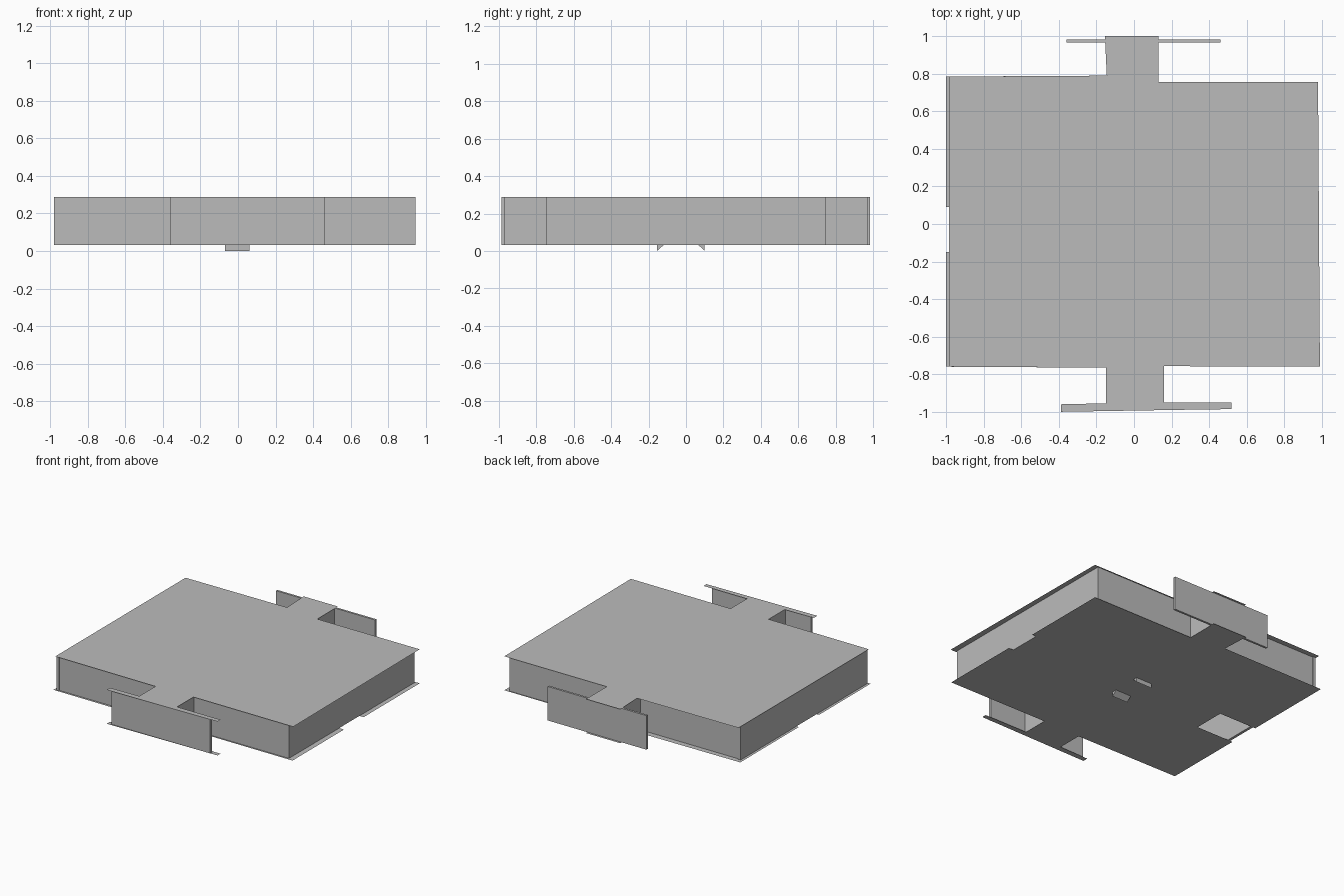
import bpy
import bmesh

cube = bpy.data.objects.get("Cube")
if cube:
    bpy.data.objects.remove(cube, do_unlink=True)

FLOOR, CEIL = 0.033, 0.288

grey = bpy.data.materials.new("plain_grey")
grey.use_nodes = True
colour = (0.5, 0.5, 0.5, 1)
grey.diffuse_color = colour
grey.node_tree.nodes["Principled BSDF"].inputs["Base Color"].default_value = colour


def finish(name, bm):
    mesh = bpy.data.meshes.new(name)
    bm.to_mesh(mesh)
    bm.free()
    mesh.materials.append(grey)
    obj = bpy.data.objects.new(name, mesh)
    bpy.context.collection.objects.link(obj)
    return obj


def sheet(name, outline, z, up=True):
    """Flat sheet from a counter-clockwise outline."""
    bm = bmesh.new()
    verts = [bm.verts.new((x, y, z)) for x, y in outline]
    bm.faces.new(verts if up else verts[::-1])
    return finish(name, bm)


def wall(name, path):
    """Thin upright wall along a counter-clockwise path, facing outward."""
    bm = bmesh.new()
    low = [bm.verts.new((x, y, FLOOR)) for x, y in path]
    top = [bm.verts.new((x, y, CEIL)) for x, y in path]
    for i in range(len(path) - 1):
        bm.faces.new((low[i], low[i + 1], top[i + 1], top[i]))
    return finish(name, bm)


def slab(name, x0, x1, y0, y1):
    """Upright wall with thickness."""
    bm = bmesh.new()
    bmesh.ops.create_cube(bm, size=1)
    for v in bm.verts:
        v.co.x = x1 if v.co.x > 0 else x0
        v.co.y = y1 if v.co.y > 0 else y0
        v.co.z = CEIL if v.co.z > 0 else FLOOR
    return finish(name, bm)


# Shared front and back edges of the ceiling and floor, with entrance tabs
front_edge = [(-0.15, -0.765), (-0.15, -0.955), (-0.39, -0.96), (-0.39, -1),
              (0.52, -0.985), (0.52, -0.95), (0.16, -0.95), (0.16, -0.757)]
back_edge = [(0.13, 0.755), (0.13, 1), (-0.155, 1), (-0.145, 0.79)]

# Ceiling
sheet("ceiling", [(-0.985, -0.76)] + front_edge + [(0.99, -0.76), (0.98, 0.755)]
      + back_edge + [(-0.985, 0.785)], CEIL)

# Floor in three parts, the middle strip stopping short of the right wall
sheet("front_floor", [(-1, -0.76)] + front_edge
      + [(0.985, -0.76), (0.985, -0.15), (-1, -0.15)], FLOOR, up=False)
sheet("back_floor", [(-1, 0.09), (0.98, 0.09), (0.98, 0.755)]
      + back_edge + [(-1, 0.785)], FLOOR, up=False)
sheet("middle_floor", [(-0.69, -0.15), (0.945, -0.15), (0.945, 0.09), (-0.69, 0.09)],
      FLOOR, up=False)

# Walls of the room and of the two necks
wall("left_walls", [(0.155, -0.967), (0.155, -0.745), (0.945, -0.745),
                    (0.945, 0.745), (0.125, 0.745), (0.125, 0.967)])
wall("right_back_wall", [(-0.145, 0.967), (-0.145, 0.745), (-0.96, 0.745)])
wall("right_front_wall", [(-0.96, -0.745), (-0.15, -0.745), (-0.15, -0.967)])
slab("right_wall", -0.98, -0.96, -0.752, 0.752)

# End plates across the necks
slab("front_plate", -0.36, 0.46, -0.987, -0.967)
slab("back_plate", -0.36, 0.46, 0.967, 0.983)

# Two small wedge lips under the middle of the floor
for name, outer, inner in (("front_lip", -0.155, -0.118), ("back_lip", 0.1, 0.065)):
    bm = bmesh.new()
    ends = [[bm.verts.new((x, y, z)) for y, z in
             ((outer, FLOOR), (inner, FLOOR), (outer, 0))] for x in (-0.07, 0.06)]
    for end in ends:
        bm.faces.new(end)
    for i in range(3):
        j = (i + 1) % 3
        bm.faces.new((ends[0][i], ends[0][j], ends[1][j], ends[1][i]))
    bmesh.ops.recalc_face_normals(bm, faces=bm.faces)
    finish(name, bm)
